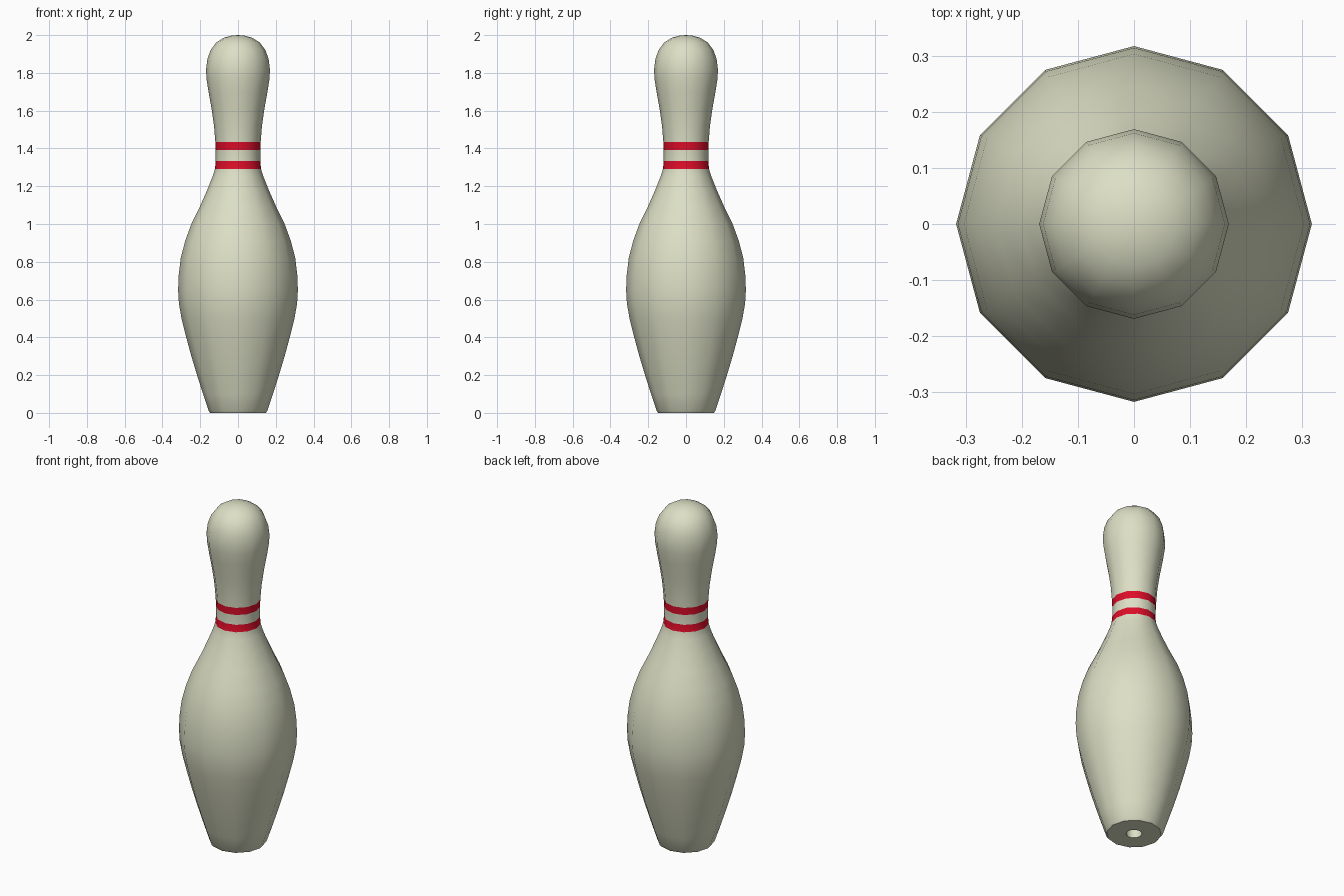
import bpy, bmesh, math

cube = bpy.data.objects.get("Cube")
if cube:
    bpy.data.objects.remove(cube, do_unlink=True)

SIDES = 12
BANDS = ((1.291, 1.333), (1.391, 1.434))


def make_material(name, rgb):
    mat = bpy.data.materials.new(name)
    mat.use_nodes = True
    color = (*rgb, 1)
    mat.diffuse_color = color
    mat.node_tree.nodes["Principled BSDF"].inputs["Base Color"].default_value = color
    return mat


# Outline as (radius, height): base socket, belly, neck, head
profile = [
    (0, 0.1), (0.043, 0.1), (0.043, 0), (0.147, 0), (0.155, 0.01),
    (0.185, 0.1), (0.217, 0.2), (0.247, 0.3), (0.274, 0.4), (0.299, 0.5),
    (0.313, 0.58), (0.317, 0.65), (0.314, 0.73), (0.303, 0.82), (0.28, 0.91),
    (0.247, 1.0), (0.203, 1.09), (0.163, 1.18), (0.135, 1.25),
    (0.122, BANDS[0][0]), (0.118, BANDS[0][1]), (0.118, BANDS[1][0]), (0.12, BANDS[1][1]),
    (0.127, 1.52), (0.14, 1.61), (0.156, 1.7), (0.167, 1.77), (0.169, 1.82),
    (0.162, 1.875), (0.144, 1.923), (0.114, 1.962), (0.075, 1.986), (0.035, 1.997), (0, 2),
]

# Lathe the outline around the vertical axis
bm = bmesh.new()
verts = [bm.verts.new((r, 0, z)) for r, z in profile]
edges = [bm.edges.new(pair) for pair in zip(verts, verts[1:])]
bmesh.ops.spin(bm, geom=verts + edges, cent=(0, 0, 0), axis=(0, 0, 1),
               angle=math.tau, steps=SIDES, use_merge=False)
bmesh.ops.remove_doubles(bm, verts=bm.verts, dist=0.0005)
bmesh.ops.recalc_face_normals(bm, faces=bm.faces)

# Paint the neck bands by height
for face in bm.faces:
    height = face.calc_center_median().z
    face.material_index = int(any(low < height < high for low, high in BANDS))

mesh = bpy.data.meshes.new("bowling_pin")
bm.to_mesh(mesh)
bm.free()
mesh.materials.append(make_material("cream", (0.72, 0.74, 0.56)))
mesh.materials.append(make_material("red", (0.72, 0.004, 0.022)))
pin = bpy.data.objects.new("bowling_pin", mesh)
bpy.context.collection.objects.link(pin)

# Smooth body with crisp base and socket rims
bpy.ops.object.select_all(action="DESELECT")
pin.select_set(True)
bpy.context.view_layer.objects.active = pin
bpy.ops.object.shade_smooth_by_angle(angle=math.radians(40))
